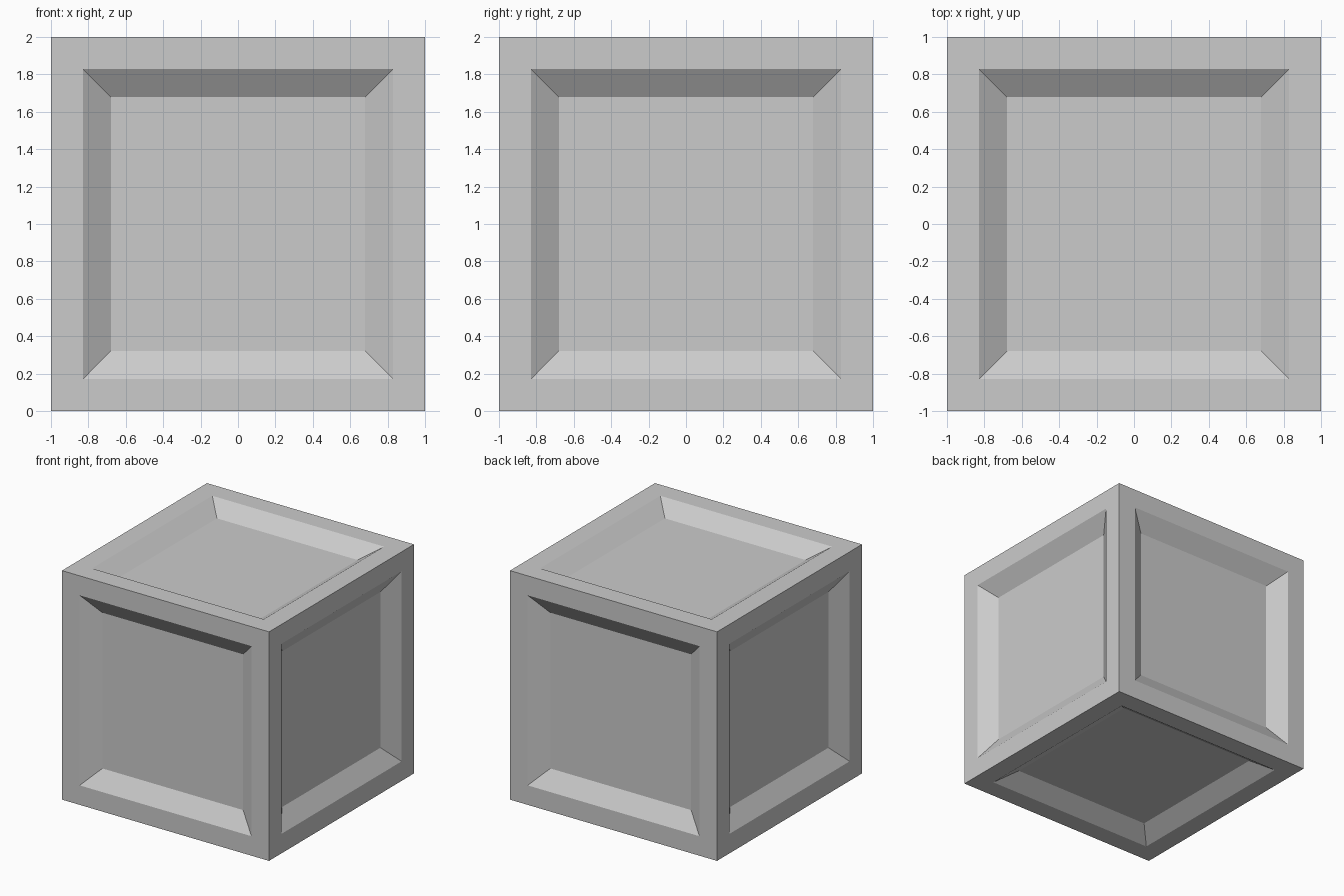
import bpy, bmesh
from mathutils import Matrix

if "Cube" in bpy.data.objects:
    bpy.data.objects.remove(bpy.data.objects["Cube"])

SIZE = 2.0
FRAME = 0.17    # flat border width on each side
SLOPE = 0.15    # width of the sloped recess walls
DEPTH = 0.10    # recess depth

bm = bmesh.new()

# Cube body standing on the ground
bmesh.ops.create_cube(bm, size=SIZE, matrix=Matrix.Translation((0, 0, SIZE / 2)))
panels = bm.faces[:]

# Flat frame, then a sloped recess, on all six sides
bmesh.ops.inset_individual(bm, faces=panels, thickness=FRAME, depth=0, use_even_offset=True)
bmesh.ops.inset_individual(bm, faces=panels, thickness=SLOPE, depth=-DEPTH, use_even_offset=True)
bmesh.ops.recalc_face_normals(bm, faces=bm.faces[:])

mesh = bpy.data.meshes.new("crate")
bm.to_mesh(mesh)
bm.free()
crate = bpy.data.objects.new("crate", mesh)
bpy.context.collection.objects.link(crate)
